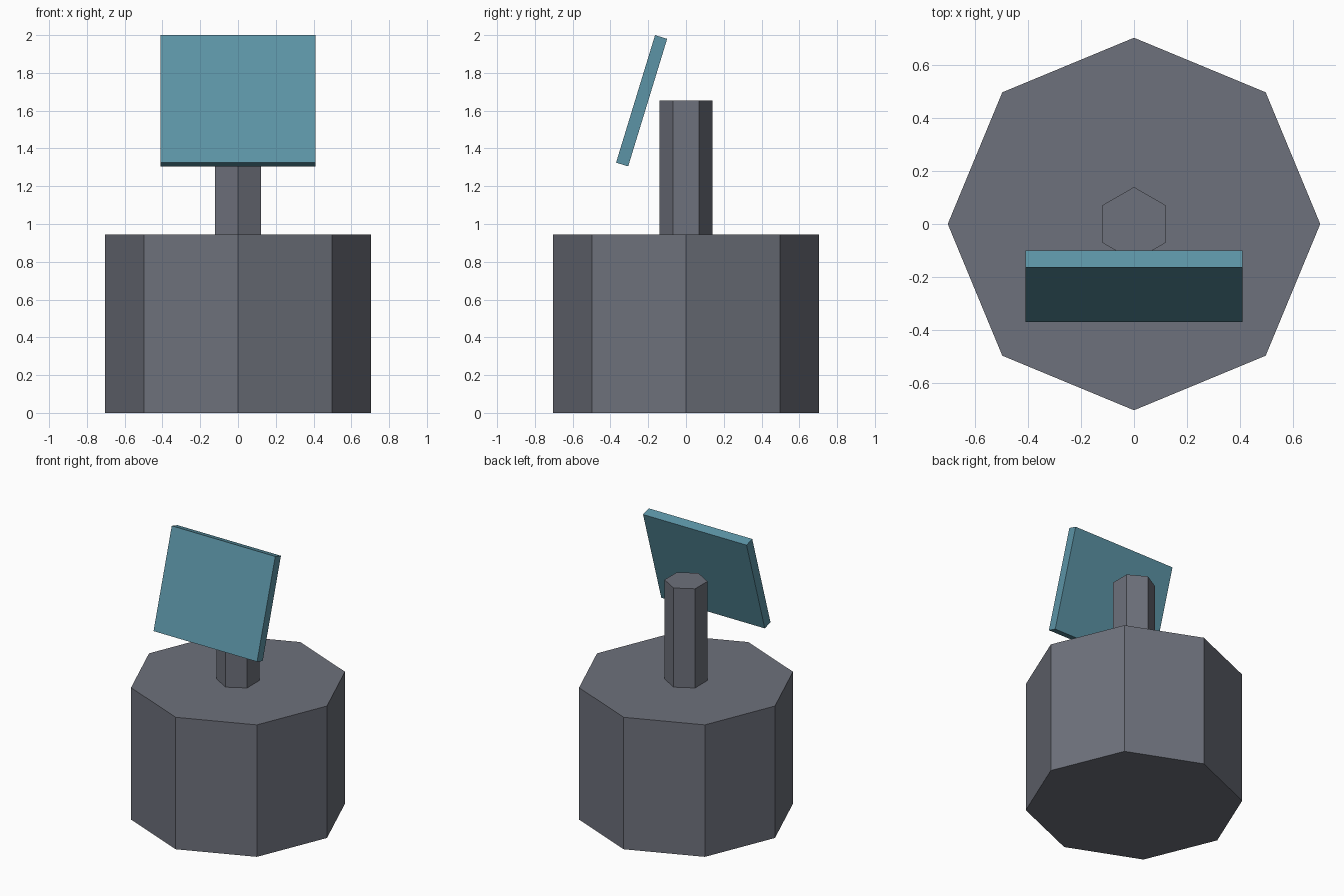
import bpy
from math import radians

if "Cube" in bpy.data.objects:
    bpy.data.objects.remove(bpy.data.objects["Cube"])


def material(name, color):
    mat = bpy.data.materials.new(name)
    mat.diffuse_color = (*color, 1)
    mat.use_nodes = True
    mat.node_tree.nodes["Principled BSDF"].inputs["Base Color"].default_value = mat.diffuse_color
    return mat


def finish(name, mat):
    obj = bpy.context.object
    obj.name = name
    obj.data.materials.append(mat)
    return obj


def prism(name, sides, radius, z0, z1, mat):
    bpy.ops.mesh.primitive_cylinder_add(
        vertices=sides, radius=radius, depth=z1 - z0, location=(0, 0, (z0 + z1) / 2))
    return finish(name, mat)


slate = material("slate", (0.155, 0.165, 0.2))
teal = material("teal", (0.107, 0.296, 0.38))

# Octagonal base and hexagonal post
prism("base", 8, 0.705, 0, 0.945, slate)
prism("post", 6, 0.14, 0.945, 1.655, slate)

# Panel leaning back in front of the post
bpy.ops.mesh.primitive_cube_add(
    size=1, location=(0, -0.235, 1.6525), rotation=(radians(-17), 0, 0))
panel = finish("panel", teal)
panel.scale = (0.82, 0.067, 0.706)
